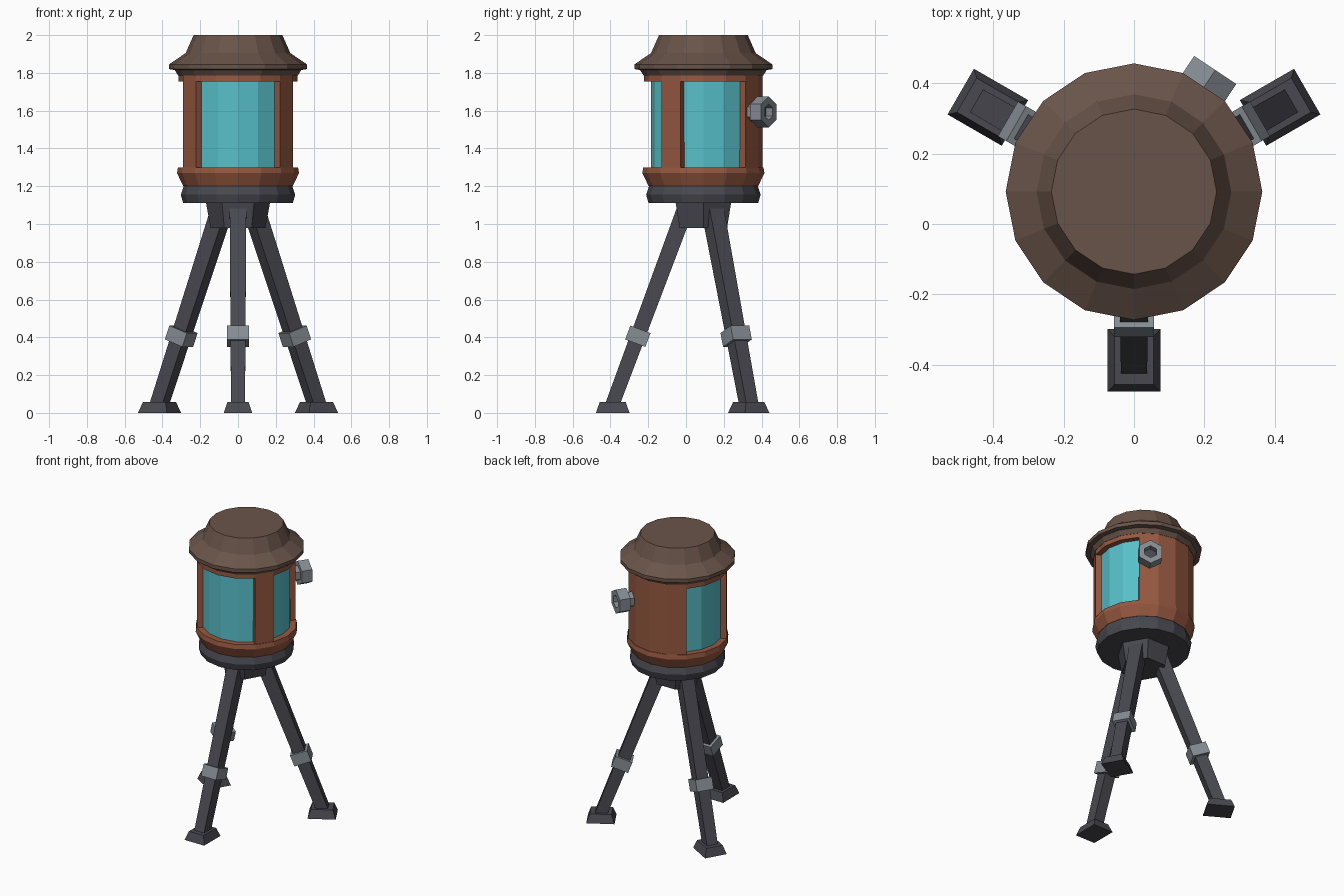
import bpy, bmesh
from math import radians, sin, cos, atan, pi
from mathutils import Matrix, Vector

cube = bpy.data.objects.get("Cube")
if cube:
    bpy.data.objects.remove(cube, do_unlink=True)

SIDES = 16
AXIS = Matrix.Translation((0, 0.092, 0))      # centre line of lantern and tripod


def material(name, *rgb):
    linear = [((c / 255 + 0.055) / 1.055) ** 2.4 for c in rgb] + [1]
    mat = bpy.data.materials.new(name)
    mat.use_nodes = True
    mat.diffuse_color = linear
    mat.node_tree.nodes["Principled BSDF"].inputs["Base Color"].default_value = linear
    return mat


copper = material("copper", 150, 88, 64)
brown = material("roof brown", 105, 84, 73)
dark = material("dark metal", 72, 72, 80)
grey = material("light metal", 134, 142, 148)
glass_blue = material("glass blue", 88, 192, 202)


def finish(name, bm, mats, matrix=AXIS):
    bmesh.ops.recalc_face_normals(bm, faces=bm.faces)
    mesh = bpy.data.meshes.new(name)
    bm.to_mesh(mesh)
    bm.free()
    for mat in mats:
        mesh.materials.append(mat)
    obj = bpy.data.objects.new(name, mesh)
    obj.matrix_world = matrix
    bpy.context.collection.objects.link(obj)
    return obj


def lathe(profile, sides=SIDES, caps=True):
    """Rings of (radius, height) joined by flat quads."""
    bm = bmesh.new()
    rings = [[bm.verts.new((r * cos(2 * pi * i / sides), r * sin(2 * pi * i / sides), z))
              for i in range(sides)] for r, z in profile]
    for low, high in zip(rings, rings[1:]):
        for i in range(sides):
            j = (i + 1) % sides
            bm.faces.new((low[i], low[j], high[j], high[i]))
    if caps:
        bm.faces.new(rings[0])
        bm.faces.new(rings[-1])
    return bm


def block(name, bottom, top, height, mat, matrix):
    """Tapered box standing on its local origin."""
    bm = bmesh.new()
    bmesh.ops.create_cube(bm, size=1)
    for v in bm.verts:
        w, d = top if v.co.z > 0 else bottom
        v.co = Vector((v.co.x * w, v.co.y * d, (v.co.z + 0.5) * height))
    return finish(name, bm, [mat], matrix)


# Roof, lower copper band and dark base
finish("roof", lathe([(0.316, 1.785), (0.335, 1.815), (0.365, 1.82), (0.365, 1.845),
                      (0.277, 1.905), (0.235, 2.0)]), [brown])
finish("lower_band", lathe([(0.29, 1.2), (0.323, 1.27), (0.318, 1.3)]), [copper])
finish("base", lathe([(0.29, 1.11), (0.303, 1.155), (0.288, 1.2)]), [dark])

# Glass behind the window openings
finish("glass", lathe([(0.277, 1.3), (0.277, 1.785)]), [glass_blue])

# Copper wall with three openings, front and both sides
wall = lathe([(0.314, 1.3), (0.314, 1.755), (0.314, 1.785)], caps=False)
front_and_sides = {10, 11, 12, 13, 15, 0, 1, 6, 7, 8}
openings = []
for f in wall.faces:
    c = f.calc_center_median()
    segment = int(Vector((1, 0)).angle_signed(c.xy) * -SIDES / (2 * pi) + SIDES) % SIDES
    if c.z < 1.7 and segment in front_and_sides:
        openings.append(f)
bmesh.ops.delete(wall, geom=openings, context='FACES')
wall_obj = finish("wall", wall, [copper])
solid = wall_obj.modifiers.new("thickness", 'SOLIDIFY')
solid.thickness = 0.036
solid.offset = -1
solid.use_even_offset = True

# Hexagonal knob on the back, pointing outward with a corner up
out = AXIS @ Matrix.Rotation(radians(56.25), 4, 'Z') @ Matrix.Translation((0, 0, 1.593)) \
    @ Matrix.Rotation(radians(90), 4, 'Y')
finish("knob_neck", lathe([(0.052, 0.29), (0.052, 0.35)], 6), [grey], out)
knob = lathe([(0.083, 0.345), (0.083, 0.416), (0.043, 0.416), (0.043, 0.375)], 6)
for f in knob.faces:
    c = f.calc_center_median()
    f.material_index = int(c.xy.length < 0.01 and c.z > 0.36)
finish("knob", knob, [grey, dark], out)

# Hub under the base
finish("hub", lathe([(0.145, 0.98), (0.17, 1.115)], 6), [dark])

# Three legs with clamps and feet
FOOT_REACH, SLOPE = 0.487, 0.3726
lean = Matrix.Rotation(-atan(SLOPE), 4, 'Y')
for side, angle in (("front", -90), ("left", 30), ("right", 150)):
    turn = AXIS @ Matrix.Rotation(radians(angle), 4, 'Z')
    foot = turn @ Matrix.Translation((FOOT_REACH, 0, 0.03)) @ lean
    block(side + "_leg", (0.074, 0.074), (0.088, 0.088), 1.11, dark, foot)
    block(side + "_clamp", (0.114, 0.114), (0.114, 0.114), 0.078, grey,
          foot @ Matrix.Translation((0, 0, 0.362)))
    block(side + "_foot", (0.178, 0.15), (0.138, 0.112), 0.057, dark,
          turn @ Matrix.Translation((0.48, 0, 0)))
